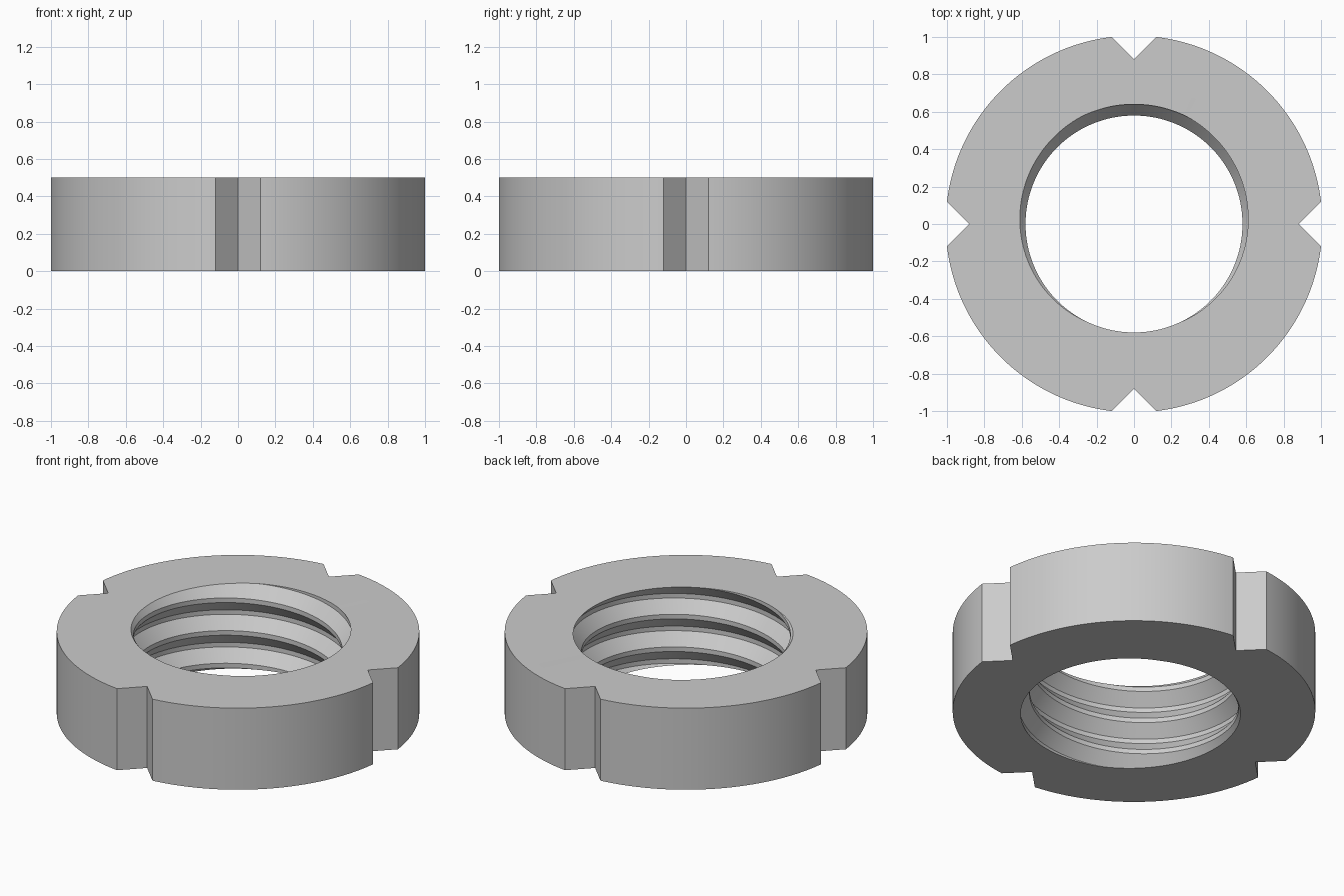
import bpy, bmesh
from math import sin, cos, pi, asin, radians
from mathutils import Vector

cube = bpy.data.objects.get("Cube")
if cube:
    bpy.data.objects.remove(cube)

HEIGHT, CORNER, HALF_NOTCH, NOTCH_BOTTOM = 0.5, 1.0, 0.12, 0.88
MINOR, MAJOR, PITCH = 0.58, 0.64, 0.2
SEGMENTS, ARC_STEPS = 128, 32

steel = bpy.data.materials.new("grey_steel")
steel.use_nodes = True
colour = (0.6, 0.6, 0.6, 1)
steel.diffuse_color = colour
steel.node_tree.nodes["Principled BSDF"].inputs["Base Color"].default_value = colour

bm = bmesh.new()

# Right-handed internal thread: trapezoid profile as (height share, radius)
profile = [(-0.07, MINOR), (0.07, MINOR), (0.43, MAJOR), (0.57, MAJOR)]
count = len(profile)
rows = 6 * count


def thread_point(i, j):
    share, r = profile[j % count]
    z = HEIGHT + PITCH * (j // count - 4 + share + i / SEGMENTS)
    a = 2 * pi * i / SEGMENTS - pi / 2
    return r * cos(a), r * sin(a), z


grid = [[bm.verts.new(thread_point(i, j)) for j in range(rows)] for i in range(SEGMENTS)]
for i in range(SEGMENTS):
    # the last column joins the first one a full turn higher
    shift = count if i == SEGMENTS - 1 else 0
    nxt = grid[(i + 1) % SEGMENTS]
    for j in range(rows - 1 - shift):
        bm.faces.new((grid[i][j], grid[i][j + 1], nxt[j + 1 + shift], nxt[j + shift]))

# Trim the thread flush with both faces of the ring
for z, up in ((0, -1), (HEIGHT, 1)):
    bmesh.ops.bisect_plane(bm, geom=bm.verts[:] + bm.edges[:] + bm.faces[:],
                           plane_co=(0, 0, z), plane_no=(0, 0, up), clear_outer=True)
bmesh.ops.remove_doubles(bm, verts=bm.verts[:], dist=0.0002)

# Outer wall: four arcs separated by V notches
radius = (CORNER ** 2 + HALF_NOTCH ** 2) ** 0.5
gap = asin(HALF_NOTCH / radius)
outline = []
for k in range(4):
    start = k * pi / 2
    outline.append((NOTCH_BOTTOM * cos(start), NOTCH_BOTTOM * sin(start)))
    for s in range(ARC_STEPS + 1):
        a = start + gap + (pi / 2 - 2 * gap) * s / ARC_STEPS
        outline.append((radius * cos(a), radius * sin(a)))
low = [bm.verts.new((x, y, 0)) for x, y in outline]
high = [bm.verts.new((x, y, HEIGHT)) for x, y in outline]
for i in range(len(outline)):
    n = (i + 1) % len(outline)
    bm.faces.new((low[i], low[n], high[n], high[i]))

# Flat end faces between the outline and the thread
for z, up in ((0, -1), (HEIGHT, 1)):
    rim = [e for e in bm.edges if e.is_boundary
           and all(abs(v.co.z - z) < 0.001 for v in e.verts)]
    bmesh.ops.triangle_fill(bm, edges=rim, use_beauty=True, normal=Vector((0, 0, up)))

bmesh.ops.recalc_face_normals(bm, faces=bm.faces[:])
mesh = bpy.data.meshes.new("notched_ring_nut")
bm.to_mesh(mesh)
bm.free()
mesh.materials.append(steel)
nut = bpy.data.objects.new("notched_ring_nut", mesh)
bpy.context.collection.objects.link(nut)

bpy.ops.object.select_all(action="DESELECT")
nut.select_set(True)
bpy.context.view_layer.objects.active = nut
bpy.ops.object.shade_smooth_by_angle(angle=radians(25))
